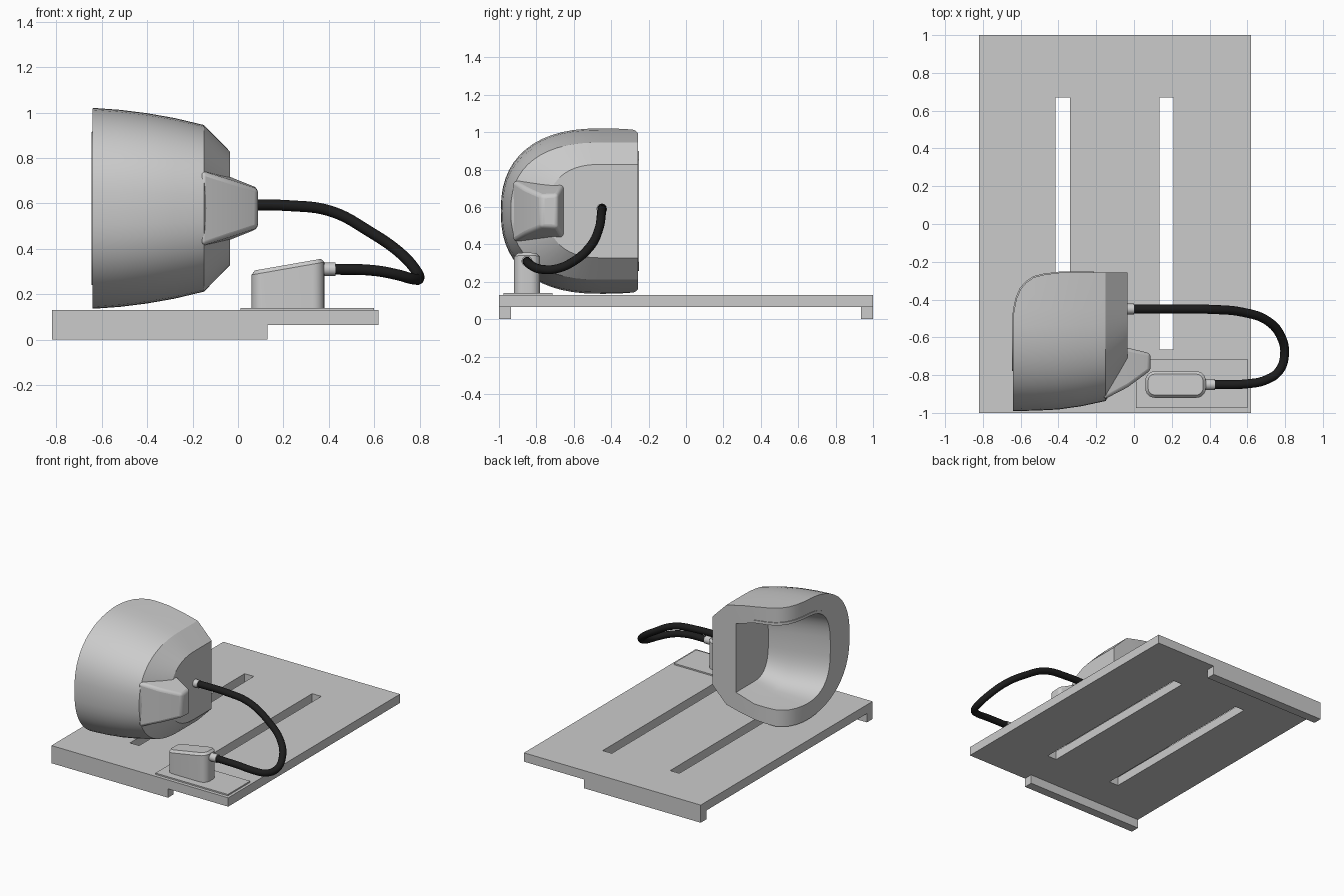
import bpy, bmesh, math
from mathutils import Vector

if "Cube" in bpy.data.objects:
    bpy.data.objects.remove(bpy.data.objects["Cube"])


def make(name, bm, smooth=None):
    bmesh.ops.recalc_face_normals(bm, faces=bm.faces)
    me = bpy.data.meshes.new(name)
    bm.to_mesh(me)
    bm.free()
    ob = bpy.data.objects.new(name, me)
    bpy.context.collection.objects.link(ob)
    if smooth:
        shade(ob, smooth)
    return ob


def select(ob):
    bpy.ops.object.select_all(action='DESELECT')
    ob.select_set(True)
    bpy.context.view_layer.objects.active = ob


def shade(ob, angle=35):
    select(ob)
    bpy.ops.object.shade_smooth_by_angle(angle=math.radians(angle))


def loft(name, rings, smooth=None):
    bm = bmesh.new()
    vs = [[bm.verts.new(p) for p in r] for r in rings]
    n = len(vs[0])
    for a, b in zip(vs, vs[1:]):
        for i in range(n):
            j = (i + 1) % n
            bm.faces.new((a[i], a[j], b[j], b[i]))
    bm.faces.new(vs[0])
    bm.faces.new(vs[-1])
    return make(name, bm, smooth)


def box(name, x0, x1, y0, y1, z0, z1):
    return loft(name, [[(x0, y0, z), (x1, y0, z), (x1, y1, z), (x0, y1, z)] for z in (z0, z1)])


def boolean(ob, cutter, op='DIFFERENCE'):
    m = ob.modifiers.new("cut", 'BOOLEAN')
    m.operation, m.object, m.solver = op, cutter, 'EXACT'
    select(ob)
    bpy.ops.object.modifier_apply(modifier=m.name)
    bpy.data.objects.remove(cutter)


def rod(name, p, length, r):
    bpy.ops.mesh.primitive_cylinder_add(vertices=24, radius=r, depth=length,
                                        location=(p[0] + length / 2, p[1], p[2]),
                                        rotation=(0, math.pi / 2, 0))
    bpy.context.object.name = name
    shade(bpy.context.object)


ZC = 0.578


def d_ring(x, h, ymin, y0, yback, e, n=28):
    """D-shaped section: rounded toward the front, straight toward the back."""
    pts = [(x, yback, ZC - h)]
    for i in range(n + 1):
        a = -math.pi / 2 + math.pi * i / n
        c, s = max(math.cos(a), 0), math.sin(a)
        pts.append((x, y0 - (y0 - ymin) * c ** e, ZC + h * math.copysign(abs(s) ** e, s)))
    pts.append((x, yback, ZC + h))
    return pts


# Slotted base plate with two runners
plate = box("base_plate", -0.82, 0.62, -1, 1, 0.065, 0.13)
for x in (-0.415, 0.135):
    boolean(plate, box("slot_cutter", x, x + 0.075, -0.665, 0.67, 0, 0.3))
for name, y in (("front_runner", -1), ("back_runner", 0.935)):
    box(name, -0.82, 0.13, y, y + 0.065, 0, 0.065)


# Curved plan outline that trims the open side of the hood
def trim(g):
    prof = [(-0.64, -0.52), (-0.636, -0.46), (-0.622, -0.395), (-0.6, -0.345), (-0.57, -0.31),
            (-0.53, -0.282), (-0.47, -0.267), (-0.38, -0.256), (0.3, -0.256)]
    prof = [(x - g, y + g) for x, y in prof] + [(0.3, -1.3), (-0.64 - g, -1.3)]
    return loft("trim_cutter", [[(x, y, z) for x, y in prof] for z in (-0.3, 1.5)])


def cavity(name, g):
    secs = [(-0.22 + g, 0.265, -0.64), (-0.38, 0.31, -0.69), (-0.64, 0.33, -0.77), (-0.8, 0.34, -0.79)]
    return loft(name, [d_ring(x, h + g, y - g, -0.45, -0.1, 0.7) for x, h, y in secs])


# Hood shell
body = [(-0.7, 0.444, -0.991), (-0.63, 0.442, -0.99), (-0.52, 0.434, -0.988), (-0.4, 0.419, -0.982),
        (-0.28, 0.398, -0.965), (-0.15, 0.367, -0.937), (-0.035, 0.25, -0.74)]
hood = loft("hood", [d_ring(x, h, y, -0.45, -0.2, 0.83) for x, h, y in body])
boolean(hood, trim(0), 'INTERSECT')
boolean(hood, cavity("cavity_cutter", 0))
shade(hood, 30)

# Thin lining of the cavity, standing slightly proud of the rim
liner = cavity("hood_liner", 0.008)
boolean(liner, cavity("liner_cutter", -0.012))
boolean(liner, trim(0.005), 'INTERSECT')
shade(liner, 30)


# Tapered snout on the end of the hood
def snout_ring(x, yf, yb, hf, hb):
    return [(x, yf, ZC - hf), (x, yb, ZC - hb), (x, yb, ZC + hb), (x, yf, ZC + hf)]


snout = loft("snout", [snout_ring(-0.16, -0.93, -0.62, 0.165, 0.18),
                       snout_ring(-0.035, -0.865, -0.655, 0.125, 0.14),
                       snout_ring(0.088, -0.775, -0.685, 0.085, 0.09)])
bv = snout.modifiers.new("soften", 'BEVEL')
bv.width, bv.segments = 0.018, 3
shade(snout, 35)

# Mounting plate and connector block with sloping top
box("connector_plate", 0.01, 0.6, -0.975, -0.715, 0.13, 0.14)


def round_rect(inset, z):
    pts, r = [], 0.05
    for k, (sx, sy) in enumerate(((1, 1), (-1, 1), (-1, -1), (1, -1))):
        for i in range(7):
            a = math.pi / 2 * (k + i / 6)
            x = 0.22 + sx * (0.16 - r) + (r - inset) * math.cos(a)
            y = -0.85 + sy * (0.07 - r) + (r - inset) * math.sin(a)
            pts.append((x, y, z(x)))
    return pts


loft("connector_block", [round_rect(0, lambda x: 0.14),
                         round_rect(0, lambda x: 0.285 + (x - 0.06) * 0.175),
                         round_rect(0.015, lambda x: 0.302 + (x - 0.06) * 0.175)], 28)

# Cable ends
rod("hood_cable_socket", (-0.045, -0.45, 0.59), 0.045, 0.028)
rod("block_cable_socket", (0.37, -0.85, 0.31), 0.06, 0.029)

# Black cable
path = [(-0.01, -0.45, 0.592), (0.22, -0.45, 0.59), (0.41, -0.452, 0.565), (0.58, -0.468, 0.475),
        (0.71, -0.515, 0.385), (0.78, -0.6, 0.31), (0.797, -0.69, 0.27), (0.77, -0.775, 0.267),
        (0.7, -0.825, 0.286), (0.6, -0.846, 0.304), (0.42, -0.85, 0.31)]
cu = bpy.data.curves.new("cable", 'CURVE')
cu.dimensions = '3D'
cu.bevel_depth, cu.bevel_resolution, cu.resolution_u = 0.024, 4, 6
cu.use_fill_caps = True
sp = cu.splines.new('BEZIER')
sp.bezier_points.add(len(path) - 1)
for bp, p in zip(sp.bezier_points, path):
    bp.co = Vector(p)
    bp.handle_left_type = bp.handle_right_type = 'AUTO'
sp.use_smooth = True
cable = bpy.data.objects.new("cable", cu)
bpy.context.collection.objects.link(cable)
black = bpy.data.materials.new("black_rubber")
black.diffuse_color = (0.012, 0.012, 0.012, 1)
black.use_nodes = True
black.node_tree.nodes["Principled BSDF"].inputs["Base Color"].default_value = black.diffuse_color
cu.materials.append(black)
